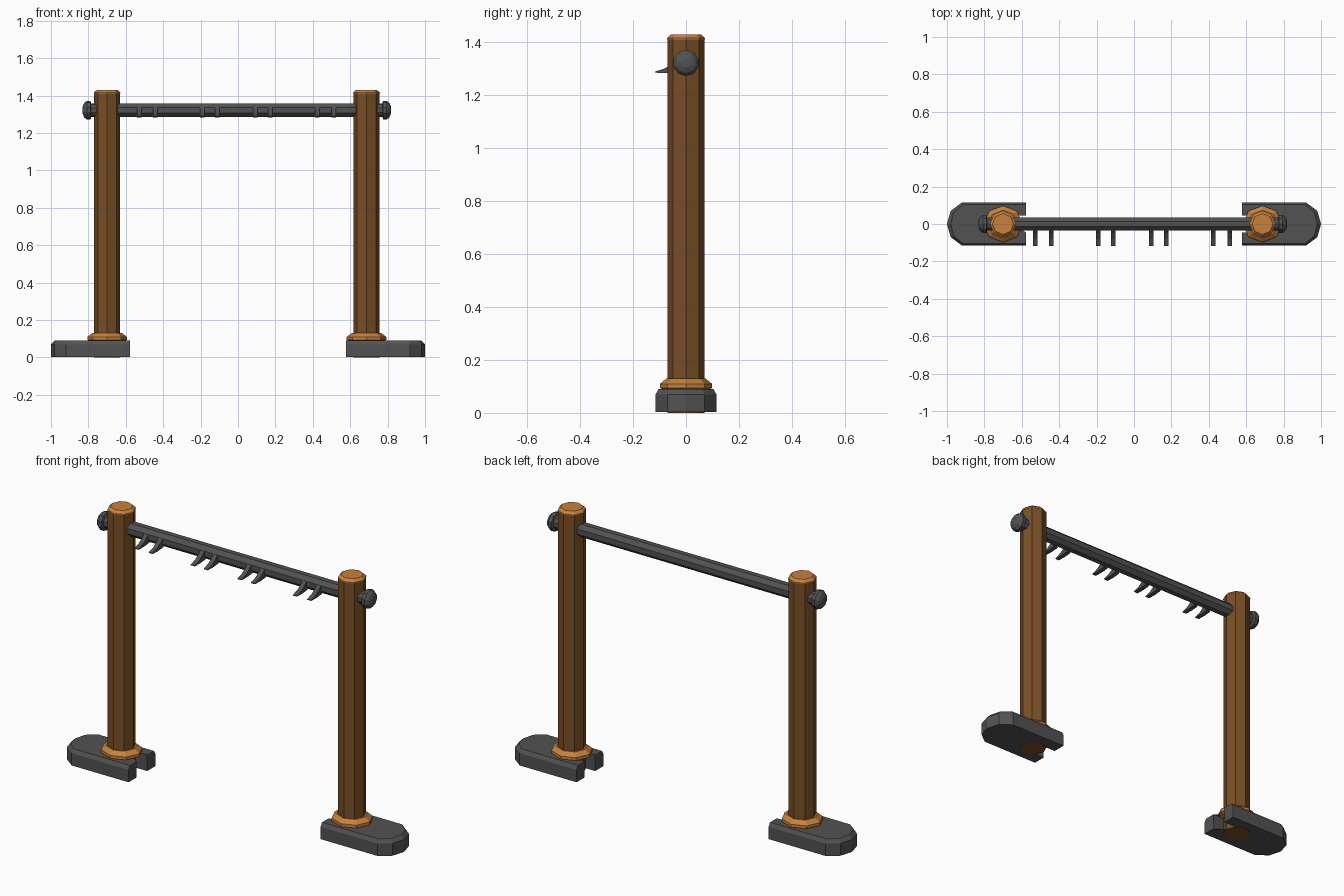
import bpy, bmesh, math
from mathutils import Matrix

if "Cube" in bpy.data.objects:
    bpy.data.objects.remove(bpy.data.objects["Cube"])


def material(name, rgb):
    m = bpy.data.materials.new(name)
    m.diffuse_color = (*rgb, 1)
    m.use_nodes = True
    m.node_tree.nodes["Principled BSDF"].inputs["Base Color"].default_value = m.diffuse_color
    return m


IRON = material("dark iron", (0.085, 0.085, 0.085))
WOOD = material("brown wood", (0.19, 0.078, 0.019))
TRIM = material("orange wood", (0.58, 0.22, 0.045))


def finish(bm, name, mat):
    bmesh.ops.recalc_face_normals(bm, faces=bm.faces)
    me = bpy.data.meshes.new(name)
    bm.to_mesh(me)
    bm.free()
    me.materials.append(mat)
    ob = bpy.data.objects.new(name, me)
    bpy.context.collection.objects.link(ob)
    return ob


def lathe(name, profile, mat, matrix, sides=8, turn=0.0, sx=1.0):
    """Stack of (radius, height) rings with closed ends."""
    bm = bmesh.new()
    rings = []
    for r, z in profile:
        angles = [turn + math.tau * i / sides for i in range(sides)]
        rings.append([bm.verts.new((sx * r * math.cos(a), r * math.sin(a), z)) for a in angles])
    for lo, hi in zip(rings, rings[1:]):
        for i in range(sides):
            j = (i + 1) % sides
            bm.faces.new((lo[i], lo[j], hi[j], hi[i]))
    bm.faces.new(rings[0])
    bm.faces.new(rings[-1])
    bm.transform(matrix)
    return finish(bm, name, mat)


def foot(name, s):
    """Rounded slab with a chamfered outer top edge and a slot at the inner end."""
    half = [(0.578, 0.115), (0.92, 0.115), (0.98, 0.07), (1.0, 0.0)]
    outer = half + [(x, -y) for x, y in half[-2::-1]]
    slot = [(0.578, -0.045), (0.72, -0.045), (0.72, 0.045), (0.578, 0.045)]

    def inset(x, y):
        return (x - 0.02 * max(0, (x - 0.9) / 0.1), y * 0.9)

    bm = bmesh.new()
    rings = []
    for z, shrink in ((0.003, False), (0.07, False), (0.09, True)):
        pts = [inset(*p) if shrink else p for p in outer] + slot
        rings.append([bm.verts.new((s * x, y, z)) for x, y in pts])
    n = len(rings[0])
    for lo, hi in zip(rings, rings[1:]):
        for i in range(n):
            j = (i + 1) % n
            bm.faces.new((lo[i], lo[j], hi[j], hi[i]))
    bm.faces.new(rings[0])
    bm.faces.new(rings[-1])
    bmesh.ops.triangulate(bm, faces=[f for f in bm.faces if len(f.verts) > 4])
    finish(bm, name, IRON)


BAR_Z = 1.322
for side, s, px in (("left", -1, -0.70), ("right", 1, 0.687)):
    at = Matrix.Translation((px, 0, 0))
    # Foot, post, collar and top cap
    foot(side + "_foot", s)
    lathe(side + "_post", [(0.07, 0.0), (0.07, 1.412)], WOOD, at)
    lathe(side + "_collar", [(0.085, 0.088), (0.098, 0.094), (0.098, 0.11), (0.074, 0.13)],
          TRIM, at, sx=1.08)
    lathe(side + "_post_cap", [(0.071, 1.411), (0.071, 1.416), (0.056, 1.43)], TRIM, at)
    # Domed knob on the end of the bar
    knob_at = Matrix.Translation((px, 0, BAR_Z)) @ Matrix.Rotation(s * math.pi / 2, 4, 'Y')
    lathe(side + "_knob", [(0.036, 0.05), (0.036, 0.085), (0.05, 0.089), (0.05, 0.108),
                           (0.038, 0.123), (0.018, 0.131)],
          IRON, knob_at, sides=10)

# Cross bar
lathe("cross_bar", [(0.038, -0.70), (0.038, 0.69)], IRON,
      Matrix.Translation((0, 0, BAR_Z)) @ Matrix.Rotation(math.pi / 2, 4, 'Y'), turn=math.pi / 8)

# Paired hooks on the front of the bar
HOOK = [(-0.025, 1.345), (-0.05, 1.322), (-0.08, 1.301), (-0.118, 1.289),
        (-0.118, 1.285), (-0.07, 1.284), (-0.025, 1.288)]
for k, x in enumerate((-0.528, -0.442, -0.19, -0.111, 0.092, 0.173, 0.425, 0.511)):
    bm = bmesh.new()
    a = [bm.verts.new((x - 0.012, y, z)) for y, z in HOOK]
    b = [bm.verts.new((x + 0.012, y, z)) for y, z in HOOK]
    bm.faces.new(a)
    bm.faces.new(b)
    for i in range(len(HOOK)):
        j = (i + 1) % len(HOOK)
        bm.faces.new((a[i], a[j], b[j], b[i]))
    bmesh.ops.triangulate(bm, faces=[f for f in bm.faces if len(f.verts) > 4])
    finish(bm, "hook_%d" % (k + 1), IRON)
